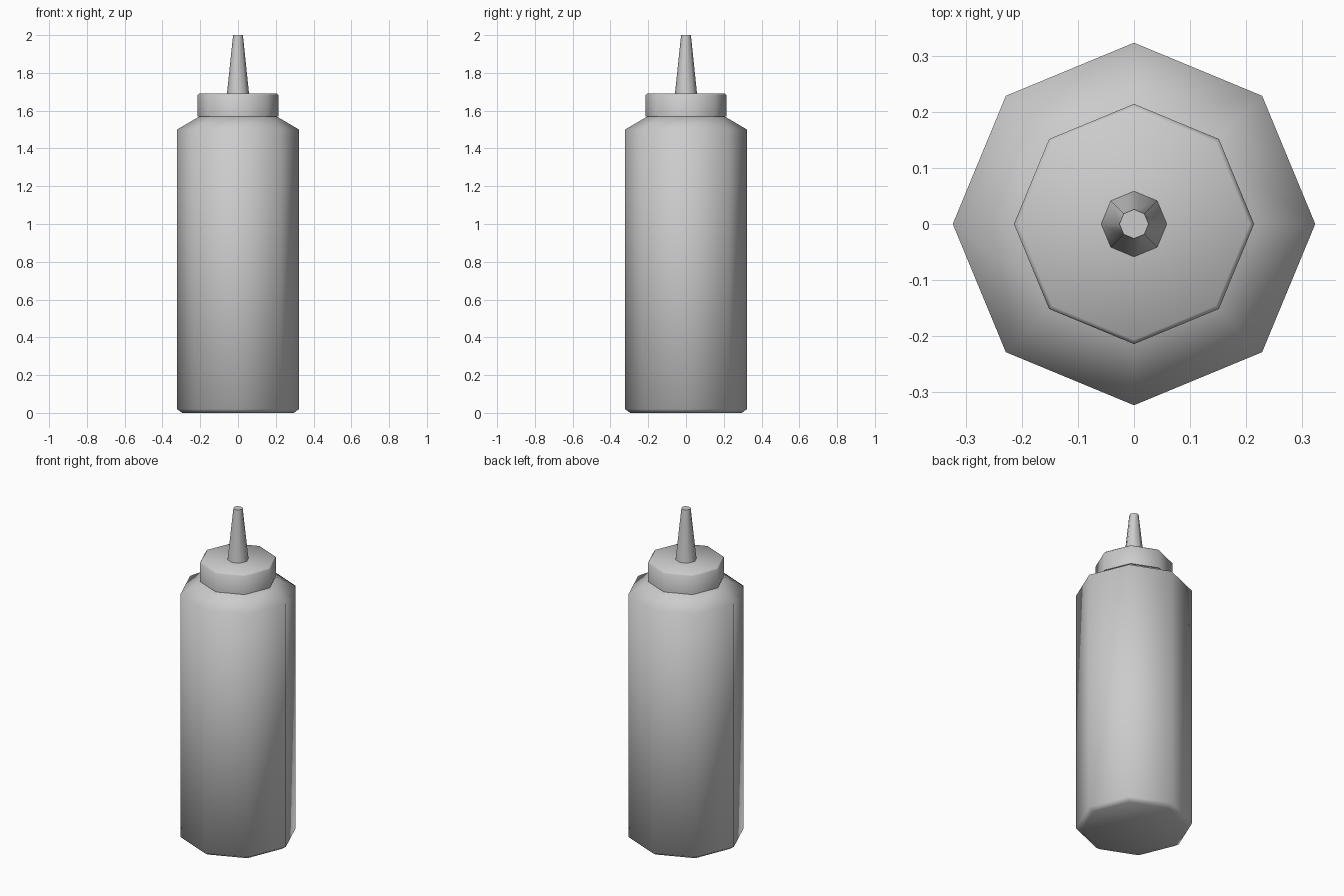
import bpy, bmesh
from math import cos, sin, pi

if "Cube" in bpy.data.objects:
    bpy.data.objects.remove(bpy.data.objects["Cube"])

SIDES = 8


def lathe(name, profile, angle):
    """Eight-sided solid of revolution from (radius, z) pairs, capped at both ends."""
    bm = bmesh.new()
    rings = [[bm.verts.new((r * cos(2 * pi * i / SIDES), r * sin(2 * pi * i / SIDES), z))
              for i in range(SIDES)] for r, z in profile]
    for low, high in zip(rings, rings[1:]):
        for i in range(SIDES):
            j = (i + 1) % SIDES
            bm.faces.new((low[i], low[j], high[j], high[i]))
    bm.faces.new(rings[0][::-1])
    bm.faces.new(rings[-1])
    mesh = bpy.data.meshes.new(name)
    bm.to_mesh(mesh)
    bm.free()
    obj = bpy.data.objects.new(name, mesh)
    bpy.context.collection.objects.link(obj)
    bpy.ops.object.select_all(action='DESELECT')
    obj.select_set(True)
    bpy.context.view_layer.objects.active = obj
    bpy.ops.object.shade_smooth_by_angle(angle=angle)
    return obj


# Bottle with chamfered foot and sloped shoulder
lathe("bottle_body", [(0.295, 0), (0.323, 0.02), (0.323, 1.5), (0.195, 1.575)], pi / 2.2)

# Screw cap with a slightly softened top rim
lathe("screw_cap", [(0.214, 1.57), (0.214, 1.682), (0.206, 1.69)], pi / 3)

# Tapered pouring nozzle
lathe("nozzle", [(0.059, 1.685), (0.026, 2.0)], pi / 3)
